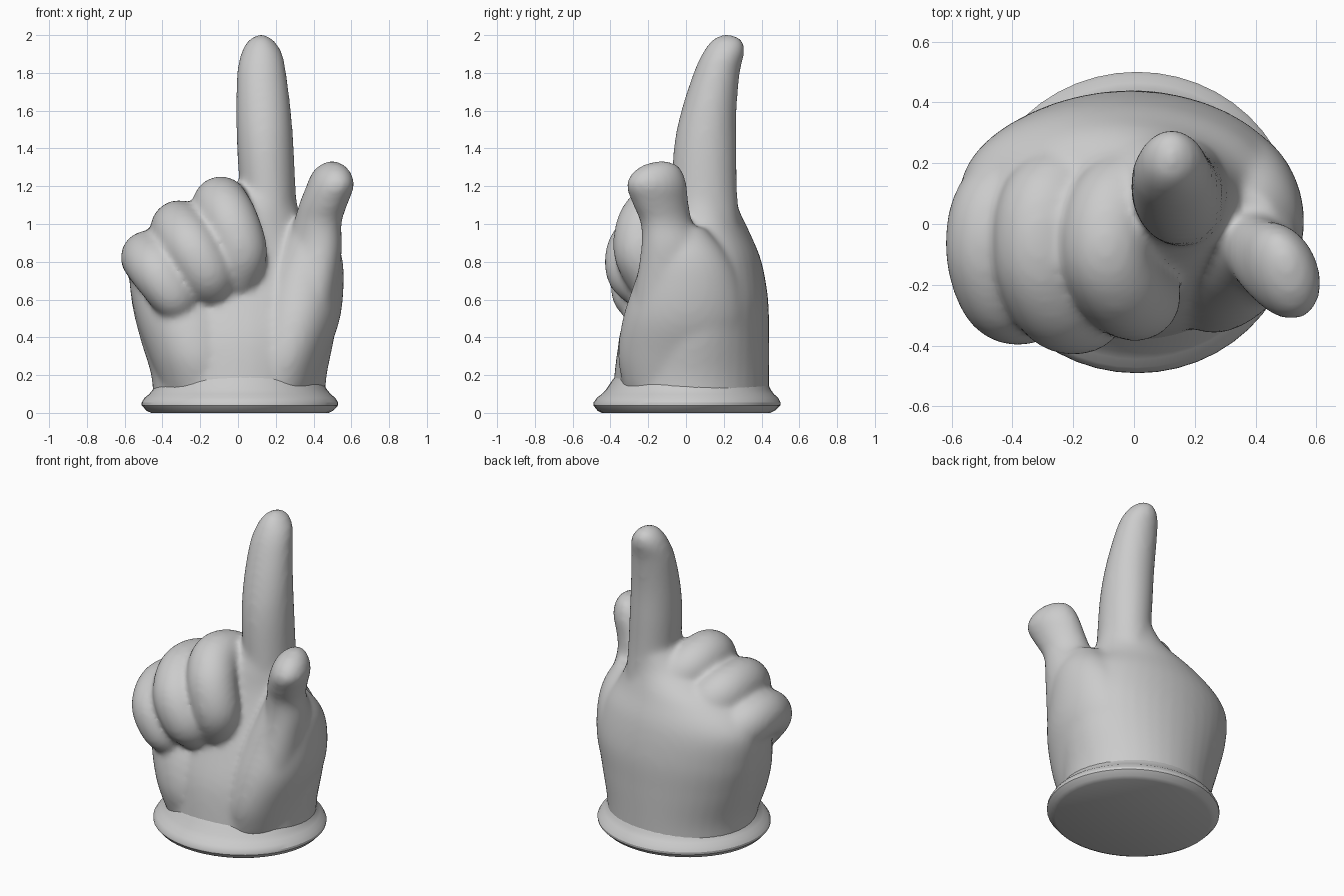
import bpy
import bmesh
from math import cos, sin, pi, sqrt
from mathutils import Vector

cube = bpy.data.objects.get("Cube")
if cube:
    bpy.data.objects.remove(cube)

grey = bpy.data.materials.new("glove grey")
grey.use_nodes = True
tone = (0.6, 0.6, 0.6, 1)
grey.diffuse_color = tone
grey.node_tree.nodes["Principled BSDF"].inputs["Base Color"].default_value = tone


def spline(points, steps=6):
    """Smooth a row of number tuples with a Catmull-Rom curve."""
    rows = [points[0]] + list(points) + [points[-1]]
    result = []
    for a, b, c, d in zip(rows, rows[1:], rows[2:], rows[3:]):
        for i in range(steps):
            t = i / steps
            result.append([
                q + t * ((r - p) + t * ((2 * p - 5 * q + 4 * r - s)
                                        + t * (3 * (q - r) + s - p))) / 2
                for p, q, r, s in zip(a, b, c, d)])
    return result + [list(points[-1])]


def skin(bm, rings):
    """Close a stack of equal rings into a solid."""
    loops = [[bm.verts.new(co) for co in ring] for ring in rings]
    for low, high in zip(loops, loops[1:]):
        for i in range(len(low)):
            j = (i + 1) % len(low)
            bm.faces.new((low[i], low[j], high[j], high[i]))
    bm.faces.new(list(reversed(loops[0])))
    bm.faces.new(loops[-1])


def level_loft(bm, sections, slant=0, sides=40):
    """Loft level ovals given as z, x min, x max, y min, y max."""
    rings = []
    for z, x0, x1, y0, y1 in spline(sections):
        ring = []
        for i in range(sides):
            a = 2 * pi * i / sides
            dy = (y1 - y0) / 2 * sin(a)
            ring.append(((x0 + x1) / 2 + (x1 - x0) / 2 * cos(a) + slant * dy,
                         (y0 + y1) / 2 + dy, z))
        rings.append(ring)
    skin(bm, rings)


def finger(bm, points, sides=24):
    """Sweep a round tube along x, y, z, radius points, with domed ends."""
    path = [(Vector(p[:3]), p[3]) for p in spline(points)]
    last = len(path) - 1
    start = (path[1][0] - path[0][0]).normalized()
    end = (path[last][0] - path[last - 1][0]).normalized()
    stations = []
    dome = [0.98, 0.9, 0.75, 0.5, 0.25]
    for k in dome:
        centre, r = path[0]
        stations.append((centre - start * r * k, r * sqrt(1 - k * k), start))
    for i, (centre, r) in enumerate(path):
        along = path[min(i + 1, last)][0] - path[max(i - 1, 0)][0]
        stations.append((centre, r, along.normalized()))
    for k in reversed(dome):
        centre, r = path[last]
        stations.append((centre + end * r * k, r * sqrt(1 - k * k), end))
    rings = []
    for centre, r, along in stations:
        u = along.cross(Vector((1, 0, 0))).normalized()
        v = along.cross(u)
        rings.append([centre + (u * cos(2 * pi * i / sides)
                                + v * sin(2 * pi * i / sides)) * r
                      for i in range(sides)])
    skin(bm, rings)


def finish(bm, name):
    bmesh.ops.recalc_face_normals(bm, faces=bm.faces)
    mesh = bpy.data.meshes.new(name)
    bm.to_mesh(mesh)
    bm.free()
    mesh.materials.append(grey)
    obj = bpy.data.objects.new(name, mesh)
    bpy.context.collection.objects.link(obj)
    bpy.ops.object.select_all(action="DESELECT")
    obj.select_set(True)
    bpy.context.view_layer.objects.active = obj
    return obj


# Palm and back of the hand
hand = bmesh.new()
level_loft(hand, [
    (0.05, -0.45, 0.46, -0.39, 0.44),
    (0.2, -0.46, 0.47, -0.38, 0.44),
    (0.4, -0.52, 0.51, -0.35, 0.44),
    (0.6, -0.565, 0.53, -0.28, 0.435),
    (0.8, -0.56, 0.47, -0.2, 0.4),
    (0.95, -0.4, 0.37, -0.15, 0.34),
    (1.08, -0.13, 0.32, -0.1, 0.28),
    (1.2, 0.0, 0.3, -0.06, 0.26)])

# Raised index finger, leaning back at the tip
level_loft(hand, [
    (0.7, 0.0, 0.34, -0.1, 0.32),
    (1.1, 0.01, 0.31, -0.08, 0.275),
    (1.4, -0.005, 0.295, -0.065, 0.268),
    (1.6, -0.01, 0.28, -0.025, 0.268),
    (1.8, -0.005, 0.255, 0.04, 0.285),
    (1.9, 0.015, 0.235, 0.085, 0.308),
    (1.96, 0.045, 0.2, 0.125, 0.304),
    (1.99, 0.08, 0.165, 0.16, 0.275),
    (2.005, 0.12, 0.13, 0.21, 0.22)])

# Mound at the base of the thumb
level_loft(hand, [
    (0.13, 0.04, 0.41, -0.33, 0.2),
    (0.3, 0.05, 0.47, -0.36, 0.3),
    (0.5, 0.07, 0.54, -0.335, 0.33),
    (0.7, 0.13, 0.56, -0.27, 0.29),
    (0.85, 0.21, 0.545, -0.22, 0.21),
    (0.98, 0.28, 0.48, -0.17, 0.1)])

# Thumb, thicker at the tip
level_loft(hand, [
    (0.55, 0.14, 0.5, -0.29, 0.2),
    (0.85, 0.245, 0.545, -0.24, 0.13),
    (1.0, 0.295, 0.545, -0.24, 0.04),
    (1.1, 0.325, 0.575, -0.28, 0.015),
    (1.2, 0.365, 0.61, -0.315, 0.005),
    (1.27, 0.395, 0.595, -0.285, -0.015),
    (1.315, 0.44, 0.555, -0.22, -0.05),
    (1.335, 0.49, 0.51, -0.14, -0.11)], slant=-0.2)

# Heel of the palm
level_loft(hand, [
    (0.13, -0.4, 0.02, -0.33, 0.15),
    (0.3, -0.47, 0.03, -0.365, 0.25),
    (0.5, -0.54, 0.02, -0.33, 0.32),
    (0.7, -0.575, -0.05, -0.24, 0.34),
    (0.82, -0.54, -0.1, -0.2, 0.32)])

# Three curled fingers, from the inner one to the smallest
finger(hand, [
    (0.03, 0.14, 0.95, 0.15), (-0.07, 0.05, 1.07, 0.15),
    (-0.09, -0.1, 1.1, 0.15), (-0.04, -0.21, 1.01, 0.15),
    (0.01, -0.24, 0.86, 0.145), (-0.01, -0.19, 0.74, 0.14)])
finger(hand, [
    (-0.17, 0.14, 0.82, 0.16), (-0.29, 0.06, 0.95, 0.155),
    (-0.31, -0.12, 0.97, 0.15), (-0.25, -0.26, 0.88, 0.15),
    (-0.17, -0.28, 0.75, 0.145), (-0.14, -0.21, 0.67, 0.13)])
finger(hand, [
    (-0.34, 0.12, 0.7, 0.16), (-0.45, 0.05, 0.8, 0.15),
    (-0.48, -0.1, 0.82, 0.14), (-0.43, -0.24, 0.75, 0.14),
    (-0.35, -0.27, 0.63, 0.125), (-0.31, -0.22, 0.57, 0.105)])

# Blend all the hand parts into one soft skin
glove = finish(hand, "pointing_hand")
remesh = glove.modifiers.new("Blend", "REMESH")
remesh.mode = "VOXEL"
remesh.voxel_size = 0.016
remesh.use_smooth_shade = True
soften = glove.modifiers.new("Soften", "SMOOTH")
soften.factor = 0.5
soften.iterations = 16
bpy.ops.object.shade_smooth()

# Flared cuff with a flat base
cuff = bmesh.new()
profile = [(0, 0.465), (0.012, 0.49), (0.04, 0.515), (0.055, 0.515),
           (0.08, 0.5), (0.1, 0.475), (0.125, 0.455), (0.16, 0.435),
           (0.2, 0.41)]
rings = []
for z, r in profile:
    shift = z / 10
    rings.append([(0.01 + (r + 0.005) * cos(2 * pi * i / 48),
                   (r - 0.02) * sin(2 * pi * i / 48) + shift, z)
                  for i in range(48)])
skin(cuff, rings)
finish(cuff, "cuff")
bpy.ops.object.shade_smooth_by_angle(angle=pi / 6)
